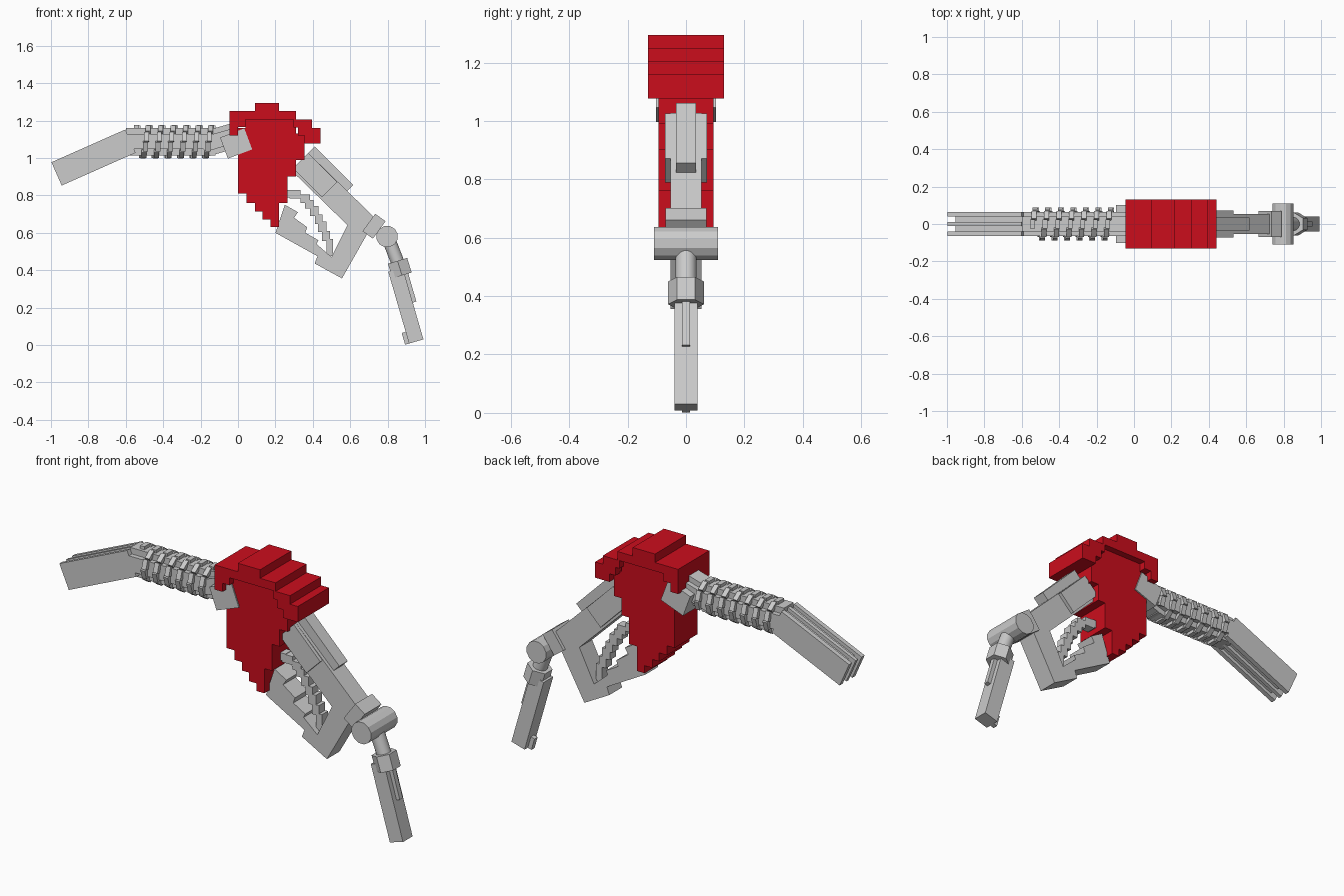
import bpy, bmesh
from math import pi, cos, sin, atan2, hypot, radians
from mathutils import Matrix, Vector

if "Cube" in bpy.data.objects:
    bpy.data.objects.remove(bpy.data.objects["Cube"])

red = bpy.data.materials.new("red_paint")
red.diffuse_color = (0.6, 0.004, 0.012, 1)
red.use_nodes = True
red.node_tree.nodes["Principled BSDF"].inputs["Base Color"].default_value = red.diffuse_color


def finish(name, bm, mat=None):
    bmesh.ops.recalc_face_normals(bm, faces=bm.faces)
    me = bpy.data.meshes.new(name)
    bm.to_mesh(me)
    bm.free()
    ob = bpy.data.objects.new(name, me)
    bpy.context.collection.objects.link(ob)
    if mat:
        me.materials.append(mat)
    return ob


def plate(name, outline, half_y, mat=None):
    """Extrude an x-z outline across y."""
    bm = bmesh.new()
    face = bm.faces.new([bm.verts.new((x, -half_y, z)) for x, z in outline])
    ext = bmesh.ops.extrude_face_region(bm, geom=[face])
    moved = [g for g in ext["geom"] if isinstance(g, bmesh.types.BMVert)]
    bmesh.ops.translate(bm, verts=moved, vec=(0, 2 * half_y, 0))
    return finish(name, bm, mat)


def add_box(bm, center, size, tilt=0.0, roll=0.0):
    m = (Matrix.Translation(center) @ Matrix.Rotation(-tilt, 4, 'Y')
         @ Matrix.Rotation(roll, 4, 'X') @ Matrix.Diagonal((*size, 1)))
    bmesh.ops.create_cube(bm, size=1, matrix=m)


def bars(name, specs):
    """Bars along x-z lines: (start, end, thickness, y_min, y_max)."""
    bm = bmesh.new()
    for (x0, z0), (x1, z1), t, y0, y1 in specs:
        add_box(bm, ((x0 + x1) / 2, (y0 + y1) / 2, (z0 + z1) / 2),
                (hypot(x1 - x0, z1 - z0), y1 - y0, t), atan2(z1 - z0, x1 - x0))
    return finish(name, bm)


def rod(name, a, b, r, sides, smooth=False):
    a, b = Vector(a), Vector(b)
    rot = (b - a).to_track_quat('Z', 'Y').to_matrix().to_4x4()
    spin = Matrix.Rotation(pi / sides, 4, 'Z')
    bm = bmesh.new()
    bmesh.ops.create_cone(bm, cap_ends=True, segments=sides, radius1=r, radius2=r,
                          depth=(b - a).length,
                          matrix=Matrix.Translation((a + b) / 2) @ rot @ spin)
    for f in bm.faces:
        f.smooth = smooth and len(f.verts) == 4
    return finish(name, bm)


# Stepped red grip body
plate("pump_body", [
    (0, .81), (.045, .81), (.045, .76), (.09, .76), (.09, .715), (.13, .715),
    (.13, .67), (.175, .67), (.175, .63), (.22, .63), (.22, .76), (.265, .76),
    (.265, .90), (.31, .90), (.31, .99), (.355, .99), (.355, 1.13),
    (.31, 1.13), (.31, 1.21), (.04, 1.21), (.04, 1.16), (0, 1.16)], .095, red)

# Wider arched cover over the body
plate("top_cover", [
    (-.045, 1.25), (.09, 1.25), (.09, 1.295), (.22, 1.295), (.22, 1.25), (.31, 1.25),
    (.31, 1.205), (.395, 1.205), (.395, 1.16), (.44, 1.16), (.44, 1.077),
    (.355, 1.077), (.355, 1.12), (.32, 1.12), (.32, 1.163), (.297, 1.163),
    (.297, 1.205), (.04, 1.205), (.04, 1.165), (0, 1.165), (0, 1.12),
    (-.045, 1.12)], .13, red)

# Hose end: side rails around a recessed core
A, B = (-.97, .915), (-.575, 1.09)
C = (-.935, .93)
bars("hose_tail", [
    (A, B, .136, .04, .065), (A, B, .136, -.065, -.04),
    (A, B, .136, -.01, .01), (C, B, .10, -.042, .042)])

# Hose core inside the spring and the elbow entering the body
D, E = (-.60, 1.087), (-.12, 1.087)
bars("hose_core", [
    (D, E, .08, -.065, .065), (D, E, .145, -.04, .04),
    ((-.19, 1.07), (0, 1.125), .08, -.065, .065),
    ((-.19, 1.07), (0, 1.125), .135, -.04, .04)])
bars("hose_elbow", [((-.075, 1.053), (.055, 1.102), .12, -.102, .102)])

# Blocky coil spring
bm = bmesh.new()
per_turn, pitch = 10, .067
for i in range(int(6.3 * per_turn) + 1):
    a = 2 * pi * i / per_turn
    add_box(bm, (-.542 + pitch * i / per_turn, .076 * sin(a), 1.087 + .079 * cos(a)),
            (.026, .05, .02), 0, -a)
finish("hose_spring", bm)

# Sloping neck with stepped cross-section
bars("neck", [
    ((.33, .98), (.70, .62), .13, -.053, .053),
    ((.335, .985), (.49, .83), .115, -.072, .072),
    ((.36, 1.01), (.565, .805), .145, -.035, .035)])
bars("neck_collar", [((.70, .655), (.755, .615), .115, -.07, .07)])

# Trigger guard
plate("trigger_guard", [
    (.25, .75), (.32, .71), (.30, .68), (.37, .63), (.36, .60), (.43, .56),
    (.42, .54), (.50, .47), (.60, .67), (.70, .61), (.556, .356), (.41, .436),
    (.425, .475), (.20, .60)], .053)

# Trigger made of a curved chain of blocks
bm = bmesh.new()
for x, z, w, h in [(.26, .81, .07, .04), (.305, .805, .06, .045), (.36, .782, .05, .045),
                   (.38, .753, .045, .045), (.407, .717, .045, .055),
                   (.433, .672, .04, .05), (.45, .632, .045, .055),
                   (.47, .583, .042, .055), (.49, .522, .035, .09)]:
    add_box(bm, (x, 0, z), (w, .05, h))
finish("trigger", bm)

# Pivot and spout
rod("pivot_joint", (.797, -.11, .58), (.797, .11, .58), .058, 12)
rod("spout_stem", (.80, 0, .58), (.87, 0, .40), .036, 24, True)
rod("spout_nut", (.853, 0, .45), (.877, 0, .372), .062, 6)

# Spout tube with small front key and tip lip
d, n = Vector((.278, -.96)), Vector((.96, .278))
tip = Vector((.953, .019))
top = tip - d * .40
bars("spout_tube", [(tip, top, .08, -.04, .04)])
bars("spout_key", [(tip - d * .205 + n * .05, top + n * .05, .02, -.013, .013)])
bars("spout_lip", [(tip - n * .05, tip - d * .065 - n * .05, .024, -.013, .013)])
